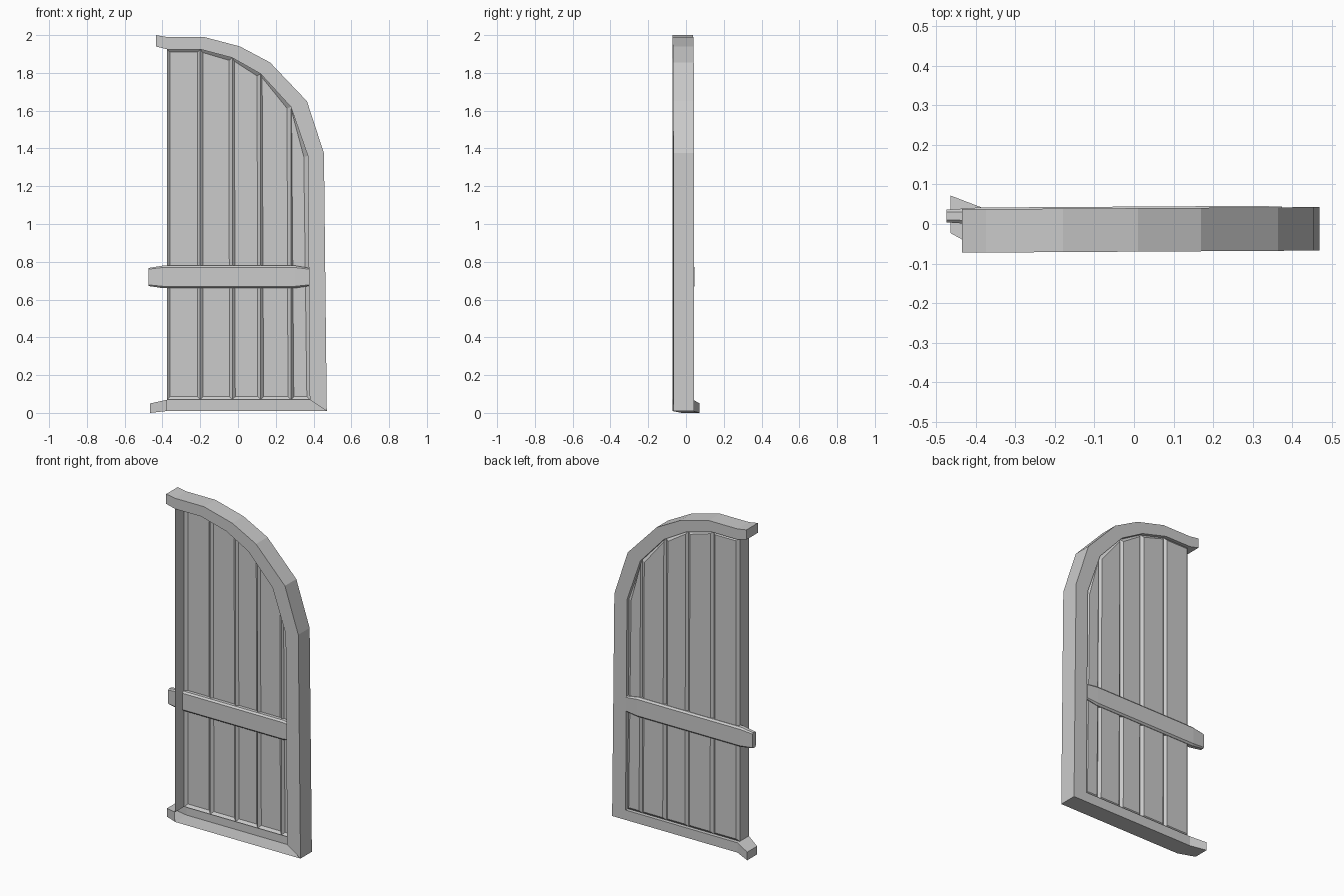
import bpy, bmesh

if "Cube" in bpy.data.objects:
    bpy.data.objects.remove(bpy.data.objects["Cube"])

Y_FRONT, Y_BACK, Y_SHEET = -0.07, 0.04, 0.018


def finish(name, bm, recalc=True):
    if recalc:
        bmesh.ops.recalc_face_normals(bm, faces=bm.faces)
    # the door leaf hangs very slightly turned
    for v in bm.verts:
        v.co.y += 0.006 * v.co.x
    me = bpy.data.meshes.new(name)
    bm.to_mesh(me)
    bm.free()
    ob = bpy.data.objects.new(name, me)
    bpy.context.collection.objects.link(ob)
    return ob


def sweep(name, sections, cap_start=True, cap_end=True):
    """Skin a list of closed cross-sections."""
    bm = bmesh.new()
    rings = [[bm.verts.new(p) for p in s] for s in sections]
    n = len(rings[0])
    for a, b in zip(rings, rings[1:]):
        for i in range(n):
            j = (i + 1) % n
            bm.faces.new((a[i], a[j], b[j], b[i]))
    if cap_start:
        bm.faces.new(rings[0])
    if cap_end:
        bm.faces.new(rings[-1][::-1])
    return finish(name, bm)


def rect(x, y0, y1, z0, z1):
    return [(x, y0, z0), (x, y1, z0), (x, y1, z1), (x, y0, z1)]


# arched frame: outer and inner outlines in x, z
outer = [(-0.435, 2.0), (-0.375, 1.99), (-0.18, 1.99), (0.01, 1.94),
         (0.17, 1.855), (0.365, 1.65), (0.455, 1.375), (0.47, 0.01)]
inner = [(-0.435, 1.94), (-0.375, 1.925), (-0.2, 1.925), (-0.03, 1.88),
         (0.12, 1.795), (0.28, 1.62), (0.37, 1.36), (0.38, 0.07)]
sweep("arched_frame", [
    [(o[0], Y_FRONT, o[1]), (o[0], Y_BACK, o[1]),
     (i[0], Y_BACK, i[1]), (i[0], Y_FRONT, i[1])]
    for o, i in zip(outer, inner)], cap_end=False)

# sill: an open angle made of bottom, back and a small ledge
bm = bmesh.new()
ends = []
for xo, xi in ((-0.375, -0.375), (0.47, 0.38)):
    ends.append([bm.verts.new(p) for p in (
        (xo, Y_FRONT, 0.01), (xo, Y_BACK, 0.01),
        (xi, Y_BACK, 0.07), (xi, Y_SHEET, 0.07))])
for k in range(3):
    bm.faces.new((ends[0][k], ends[1][k], ends[1][k + 1], ends[0][k + 1]))
finish("sill", bm)

# lower hinge stub, bent backwards
sweep("lower_hinge_stub", [rect(-0.465, -0.02, 0.075, 0.0, 0.05),
                           rect(-0.375, Y_FRONT, Y_BACK, 0.01, 0.07)],
      cap_end=False)

# planks: one thin sheet, each plank pressed out towards the back
bm = bmesh.new()
tops = inner[1:7]
top_v = [bm.verts.new((x, Y_SHEET, z)) for x, z in tops]
low_v = [bm.verts.new((x, Y_SHEET, 0.07)) for x, z in tops[:-1]]
low_v.append(bm.verts.new((0.38, Y_SHEET, 0.07)))
for i in range(5):
    f = bm.faces.new((low_v[i], top_v[i], top_v[i + 1], low_v[i + 1]))
    f.normal_update()
bmesh.ops.inset_individual(bm, faces=bm.faces[:], thickness=0.022, depth=0.013)
finish("planks", bm, recalc=False)

# thin board along the hinge side
bm = bmesh.new()
bm.faces.new([bm.verts.new(p) for p in (
    (-0.375, Y_FRONT, 0.07), (-0.375, Y_FRONT, 1.925),
    (-0.375, Y_SHEET, 1.925), (-0.375, Y_SHEET, 0.07))])
finish("hinge_side_board", bm)


# cross bar with tapered ends and chamfered long edges
def bar_section(x, y0, y1, z0, z1, c):
    return [(x, y0 + c, z0), (x, y1 - c, z0), (x, y1, z0 + c), (x, y1, z1 - c),
            (x, y1 - c, z1), (x, y0 + c, z1), (x, y0, z1 - c), (x, y0, z0 + c)]


sweep("cross_bar", [
    bar_section(-0.475, 0.007, 0.039, 0.672, 0.767, 0.006),
    bar_section(-0.395, 0.001, 0.044, 0.66, 0.78, 0.01),
    bar_section(0.3, 0.001, 0.044, 0.66, 0.78, 0.01),
    bar_section(0.375, 0.005, 0.042, 0.672, 0.767, 0.006)])
